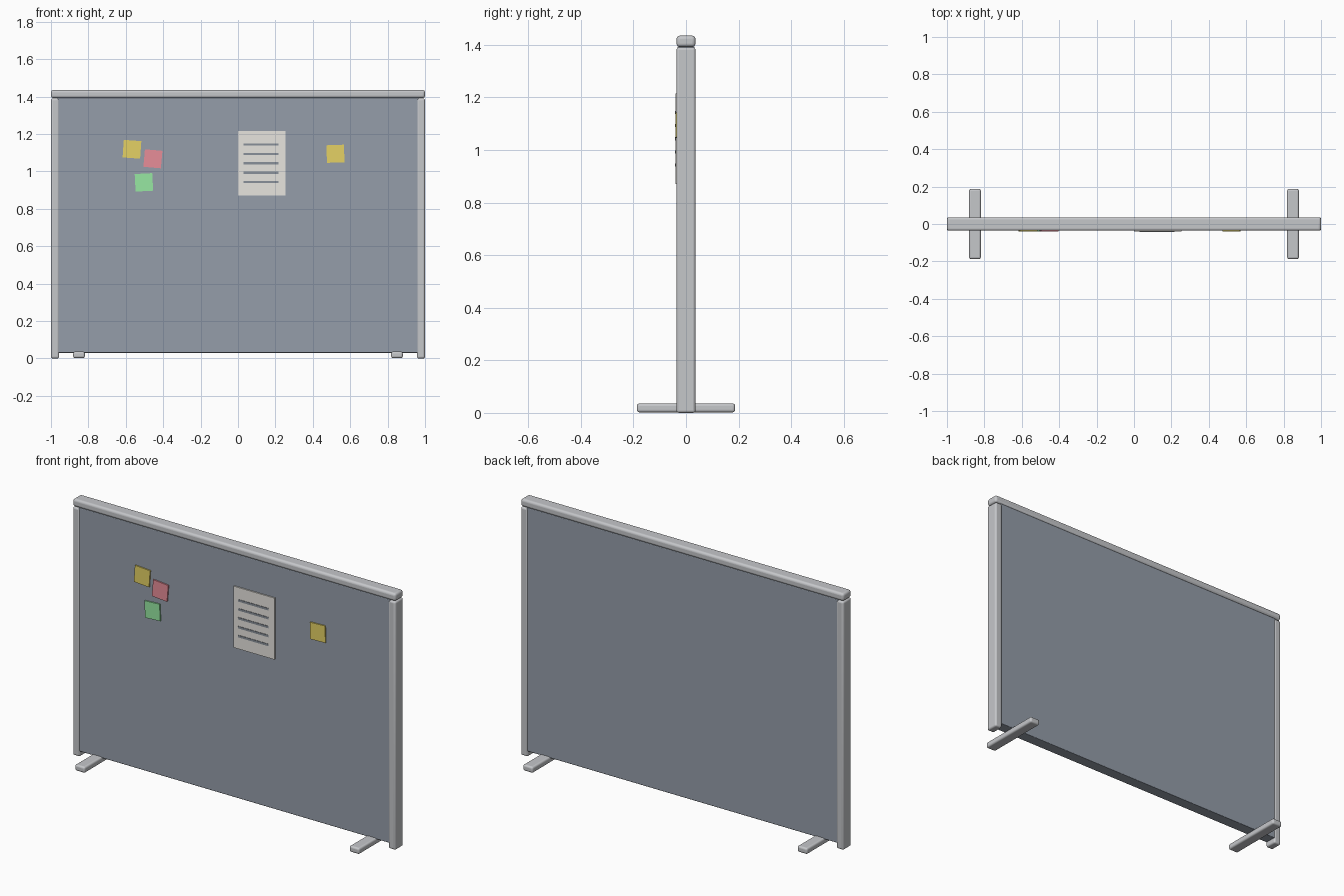
import bpy
from math import radians

cube = bpy.data.objects.get("Cube")
if cube:
    bpy.data.objects.remove(cube, do_unlink=True)


def material(name, rgb):
    m = bpy.data.materials.new(name)
    m.use_nodes = True
    colour = (*rgb, 1.0)
    m.diffuse_color = colour
    m.node_tree.nodes["Principled BSDF"].inputs["Base Color"].default_value = colour
    return m


FRAME = material("frame light grey", (0.56, 0.57, 0.59))
FABRIC = material("fabric slate grey", (0.30, 0.34, 0.40))
PAPER = material("paper off white", (0.80, 0.78, 0.74))
INK = material("ink grey", (0.25, 0.28, 0.32))
YELLOW = material("note yellow", (0.78, 0.64, 0.13))
PINK = material("note pink", (0.84, 0.28, 0.33))
GREEN = material("note green", (0.31, 0.80, 0.36))


def box(name, centre, size, mat, bevel=0.0, turn=0.0):
    """Box with optional rounded edges, turned about the y axis."""
    bpy.ops.mesh.primitive_cube_add(size=1, location=centre)
    ob = bpy.context.object
    ob.name = name
    ob.scale = size
    bpy.ops.object.transform_apply(location=False, rotation=False, scale=True)
    ob.rotation_euler.y = radians(turn)
    ob.data.materials.append(mat)
    if bevel:
        mod = ob.modifiers.new("rounded edges", "BEVEL")
        mod.width = bevel
        mod.segments = 4
        bpy.ops.object.shade_smooth_by_angle(angle=radians(40))
    return ob


# Fabric panel and frame
DEPTH = 0.072
box("panel", (0, 0, 0.712), (1.93, 0.066, 1.364), FABRIC, 0.004)
box("top_rail", (0, 0, 1.4135), (2.0, DEPTH, 0.043), FRAME, 0.013)
for side, s in (("left", 1), ("right", -1)):
    box(side + "_post", (s * 0.978, 0, 0.695), (0.044, DEPTH, 1.39), FRAME, 0.01)
    box(side + "_foot", (s * 0.85, 0, 0.019), (0.062, 0.374, 0.034), FRAME, 0.01)

# Printed sheet with ruled lines
SHEET_X, SHEET_Z = 0.127, 1.043
box("paper_sheet", (SHEET_X, -0.036, SHEET_Z), (0.254, 0.008, 0.344), PAPER)
for i in range(5):
    box(f"text_line_{i + 1}", (SHEET_X - 0.003, -0.0405, SHEET_Z + (i - 2) * 0.05),
        (0.187, 0.004, 0.012), INK)

# Sticky notes
for i, (x, z, turn, mat) in enumerate((
        (-0.567, 1.118, 4, YELLOW), (-0.455, 1.067, 5, PINK),
        (-0.503, 0.941, -3, GREEN), (0.521, 1.094, -2, YELLOW))):
    box(f"sticky_note_{i + 1}", (x, -0.036, z), (0.094, 0.008, 0.094), mat, turn=turn)
